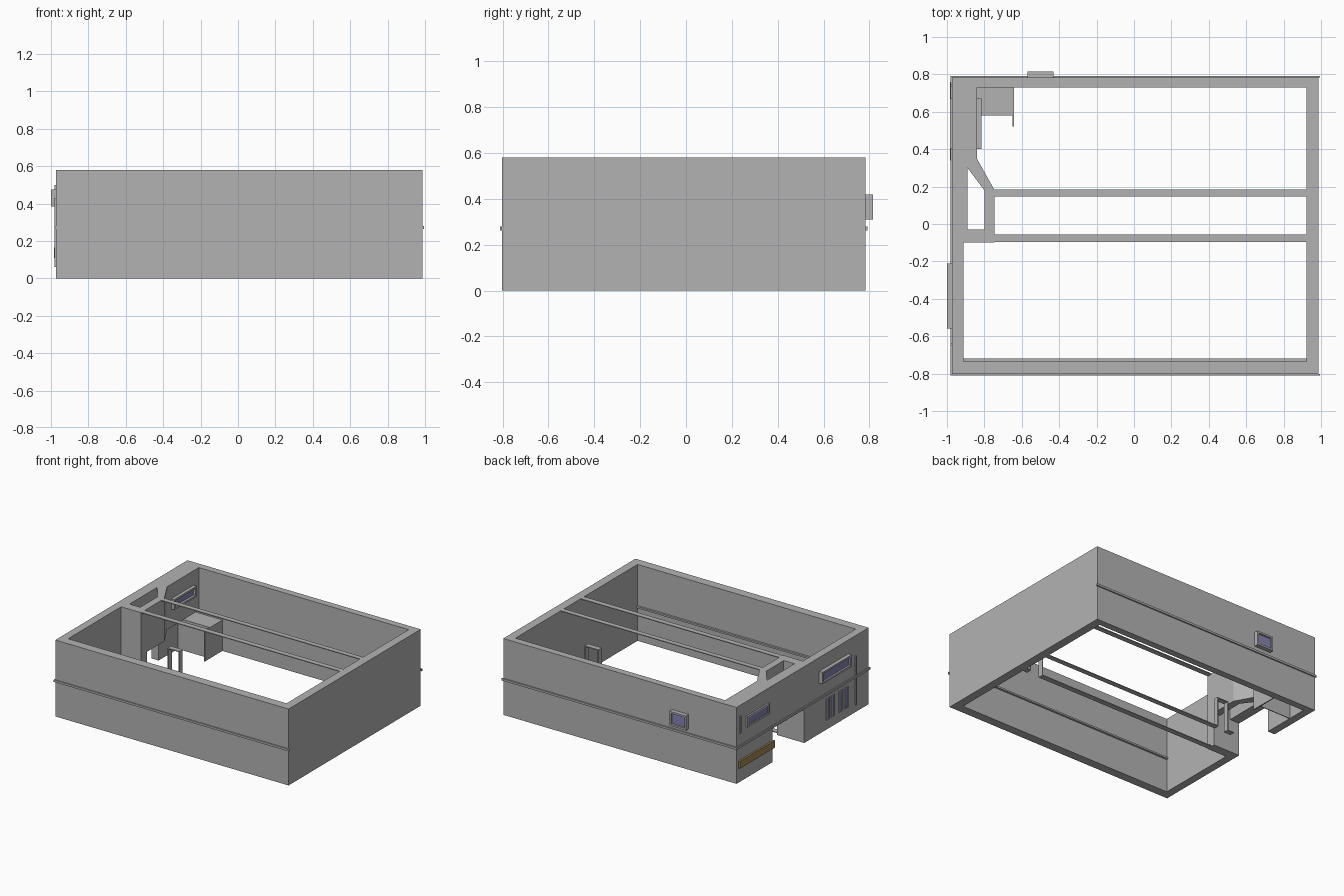
import bpy, bmesh

if "Cube" in bpy.data.objects:
    bpy.data.objects.remove(bpy.data.objects["Cube"])


def material(name, rgb):
    m = bpy.data.materials.new(name)
    m.diffuse_color = (*rgb, 1)
    m.use_nodes = True
    m.node_tree.nodes["Principled BSDF"].inputs["Base Color"].default_value = m.diffuse_color
    return m


GREY = material("wall_grey", (0.45, 0.45, 0.45))
GLASS = material("blue_glass", (0.23, 0.23, 0.46))
BROWN = material("brown_panel", (0.36, 0.25, 0.085))


def prism(name, outline, z0, z1, mat=GREY):
    """Extrude a plan outline from z0 to z1."""
    bm = bmesh.new()
    face = bm.faces.new([bm.verts.new((x, y, z0)) for x, y in outline])
    ext = bmesh.ops.extrude_face_region(bm, geom=[face])
    verts = [g for g in ext["geom"] if isinstance(g, bmesh.types.BMVert)]
    bmesh.ops.translate(bm, verts=verts, vec=(0, 0, z1 - z0))
    bmesh.ops.recalc_face_normals(bm, faces=bm.faces)
    mesh = bpy.data.meshes.new(name)
    bm.to_mesh(mesh)
    bm.free()
    mesh.materials.append(mat)
    ob = bpy.data.objects.new(name, mesh)
    bpy.context.collection.objects.link(ob)
    return ob


def box(name, x, y, z, mat=GREY):
    return prism(name, [(x[0], y[0]), (x[1], y[0]), (x[1], y[1]), (x[0], y[1])], z[0], z[1], mat)


def window(name, depth, span, z, axis, glass, bar=0.014):
    """Frame of four bars with a glass plate; axis 'x' faces sideways, 'y' faces back."""
    def part(n, s, zz, d, mat):
        x, y = (d, s) if axis == "x" else (s, d)
        box(name + n, x, y, zz, mat)
    a, b = span
    part("_sill", span, (z[0], z[0] + bar), depth, GREY)
    part("_head", span, (z[1] - bar, z[1]), depth, GREY)
    mid = (z[0] + bar, z[1] - bar)
    part("_jamb_a", (a, a + bar), mid, depth, GREY)
    part("_jamb_b", (b - bar, b), mid, depth, GREY)
    part("_glass", (a + bar, b - bar), mid, glass, GLASS)


L, R, F, B, H = -0.972, 0.987, -0.803, 0.782, 0.58

# Outer walls, open at the entrance on the left side
prism("outer_walls", [
    (L, 0.35), (L, B), (R, B), (R, F), (L, F), (L, -0.03), (-0.745, -0.03),
    (-0.745, -0.10), (-0.912, -0.10), (-0.912, -0.735), (0.922, -0.735),
    (0.922, 0.73), (-0.912, 0.73), (-0.912, 0.35)], 0, H)

# Thicker upper wall and slanted bay over the entrance
prism("upper_bay", [
    (L, -0.03), (-0.89, -0.03), (-0.89, 0.30), (-0.80, 0.18), (-0.80, -0.03),
    (-0.745, -0.03), (-0.745, 0.18), (-0.84, 0.35), (-0.84, 0.73),
    (-0.912, 0.73), (-0.912, 0.35), (L, 0.35)], 0.255, H)

# Ledge band round the front, left and back, with an inner ledge
box("band_front", (-0.98, 0.995), (F - 0.008, F), (0.263, 0.279))
box("band_back", (-0.98, 0.995), (B, B + 0.01), (0.263, 0.279))
box("band_left", (-0.98, L), (F, B), (0.263, 0.279))
box("inner_ledge", (-0.912, 0.922), (-0.735, -0.72), (0.255, 0.268))

# Corridor partitions: top strips, broken bottom strips and door linings
for side, y, (d0, d1) in (("back", (0.147, 0.185), (-0.69, -0.60)),
                          ("front", (-0.095, -0.055), (0.776, 0.885))):
    box(f"{side}_top_strip", (-0.745, 0.922), y, (0.574, 0.58))
    box(f"{side}_bottom_strip_a", (-0.745, d0), y, (0, 0.006))
    box(f"{side}_bottom_strip_b", (d1, 0.922), y, (0, 0.006))
    for n, x in (("a", d0), ("b", d1)):
        box(f"{side}_door_jamb_{n}", (x - 0.004, x + 0.004), y, (0, 0.225))
    box(f"{side}_door_head", (d0 - 0.004, d1 + 0.004), y, (0.225, 0.231))

# Closet in the back left corner
box("closet_lid", (-0.912, -0.645), (0.58, 0.73), (0.227, 0.235))
box("closet_front", (-0.912, -0.65), (0.58, 0.586), (0, 0.227))
box("closet_side", (-0.65, -0.642), (0.52, 0.73), (0, 0.235))

# Windows
window("large_window", (-1.0, L), (-0.56, -0.21), (0.385, 0.475), "x", (-0.987, -0.979))
window("small_window", (-0.985, L), (0.40, 0.67), (0.39, 0.47), "x", (-0.98, L))
window("small_window_inside", (-0.84, -0.815), (0.40, 0.67), (0.39, 0.47), "x", (-0.84, -0.832))
window("back_window", (B, 0.815), (-0.57, -0.43), (0.31, 0.42), "y", (0.792, 0.80))

# Narrow slit windows
for i, y in enumerate((-0.31, -0.37, -0.46, -0.53)):
    window(f"slit_window_{i + 1}", (-0.979, L), (y - 0.02, y + 0.02), (0.075, 0.235),
           "x", (-0.975, L), 0.007)

# Thin pipes and brown panel on the left wall
box("long_pipe", (-0.982, L), (-0.65, -0.638), (0.06, 0.43))
box("short_pipe", (-0.98, L), (0.735, 0.745), (0.37, 0.50))
box("brown_panel", (-0.985, L), (0.34, 0.76), (0.11, 0.165), BROWN)
